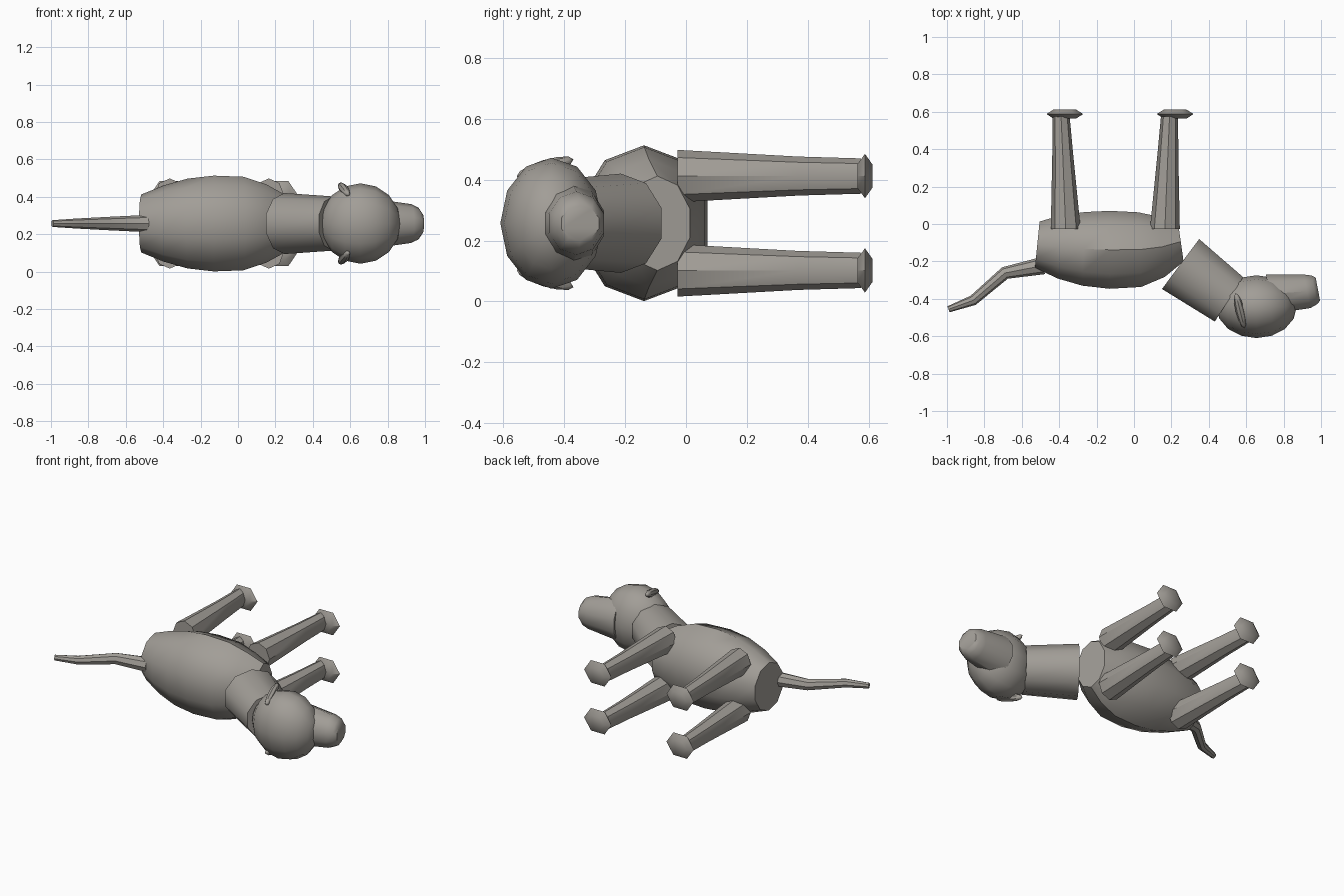
import bpy, bmesh, math
from mathutils import Matrix, Vector

if "Cube" in bpy.data.objects:
    bpy.data.objects.remove(bpy.data.objects["Cube"])

MID = 0.257  # height of the symmetry plane (the animal lies on its side)

mat = bpy.data.materials.new("warm grey")
mat.diffuse_color = (0.36, 0.34, 0.31, 1)
mat.use_nodes = True
mat.node_tree.nodes["Principled BSDF"].inputs["Base Color"].default_value = mat.diffuse_color


def finish(name, bm):
    bmesh.ops.recalc_face_normals(bm, faces=bm.faces)
    me = bpy.data.meshes.new(name)
    bm.to_mesh(me)
    bm.free()
    me.materials.append(mat)
    ob = bpy.data.objects.new(name, me)
    bpy.context.collection.objects.link(ob)
    bpy.ops.object.select_all(action='DESELECT')
    ob.select_set(True)
    bpy.context.view_layer.objects.active = ob
    bpy.ops.object.shade_smooth_by_angle(angle=math.radians(40))
    return ob


def loft(name, stations, n, z=MID, phase=0.0):
    """Stations: x, y, in-plane radius, z radius, axis angle in the xy plane."""
    bm = bmesh.new()
    rings = []
    for x, y, ra, rz, a in stations:
        ring = []
        for i in range(n):
            t = phase + 2 * math.pi * i / n
            s = ra * math.sin(t)
            ring.append(bm.verts.new((x - math.sin(a) * s, y + math.cos(a) * s,
                                      z + rz * math.cos(t))))
        rings.append(ring)
    for p, q in zip(rings, rings[1:]):
        for i in range(n):
            j = (i + 1) % n
            bm.faces.new((p[i], p[j], q[j], q[i]))
    bm.faces.new(rings[0])
    bm.faces.new(rings[-1])
    return finish(name, bm)


def ellipsoid(name, matrix, u, v):
    bm = bmesh.new()
    bmesh.ops.create_uvsphere(bm, u_segments=u, v_segments=v, radius=1, matrix=matrix)
    return finish(name, bm)


# barrel-shaped body
loft("body", [(-0.517, -0.11, 0.13, 0.155, -0.1),
              (-0.40, -0.122, 0.178, 0.203, -0.06),
              (-0.27, -0.133, 0.207, 0.24, -0.03),
              (-0.13, -0.138, 0.219, 0.256, 0),
              (0.03, -0.137, 0.21, 0.25, 0.04),
              (0.15, -0.122, 0.17, 0.21, 0.09),
              (0.25, -0.094, 0.113, 0.155, 0.14)], 10)

# neck
loft("neck", [(0.249, -0.214, 0.175, 0.163, -0.64),
              (0.508, -0.403, 0.148, 0.145, -0.57)], 10)

# head, poles along x
ellipsoid("head", Matrix.Translation((0.655, -0.442, MID))
          @ Matrix.Diagonal((0.215, 0.168, 0.215, 1))
          @ Matrix.Rotation(math.pi / 2, 4, 'Y'), 12, 8)

# snout
loft("snout", [(0.725, -0.374, 0.112, 0.132, 0.19),
               (0.925, -0.36, 0.096, 0.104, 0.19),
               (0.965, -0.352, 0.082, 0.085, 0.19),
               (0.983, -0.348, 0.066, 0.058, 0.19)], 10)

# tail
loft("tail", [(-0.485, -0.222, 0.047, 0.046, -2.95),
              (-0.69, -0.262, 0.034, 0.036, -2.68),
              (-0.86, -0.408, 0.028, 0.027, -2.62),
              (-0.992, -0.456, 0.017, 0.018, -2.79)], 8)

for side, label in ((1, "left"), (-1, "right")):
    # ears
    long_axis = Vector((0.045, -0.18, -0.055 * side)).normalized()
    rot = long_axis.to_track_quat('Z', 'Y').to_matrix().to_4x4()
    ellipsoid(label + "_ear", Matrix.Translation((0.567, -0.463, MID + side * 0.182))
              @ rot @ Matrix.Diagonal((0.024, 0.026, 0.1, 1)), 8, 6)

    # legs and hexagonal feet
    z = MID + side * 0.155
    for x, part in ((-0.365, "rear"), (0.165, "front")):
        a = math.pi / 2
        loft(f"{part}_{label}_leg", [(x, -0.028, 0.08, 0.086, a),
                                     (x - 0.016 if x < 0 else x + 0.016, 0.37, 0.056, 0.064, a),
                                     (x - 0.025 if x < 0 else x + 0.025, 0.575, 0.046, 0.058, a)],
             8, z)
        fx = -0.37 if x < 0 else 0.22
        loft(f"{part}_{label}_foot", [(fx, 0.563, 0.06, 0.045, a),
                                      (fx, 0.588, 0.098, 0.084, a),
                                      (fx, 0.612, 0.06, 0.045, a)], 6, z, math.pi / 6)
